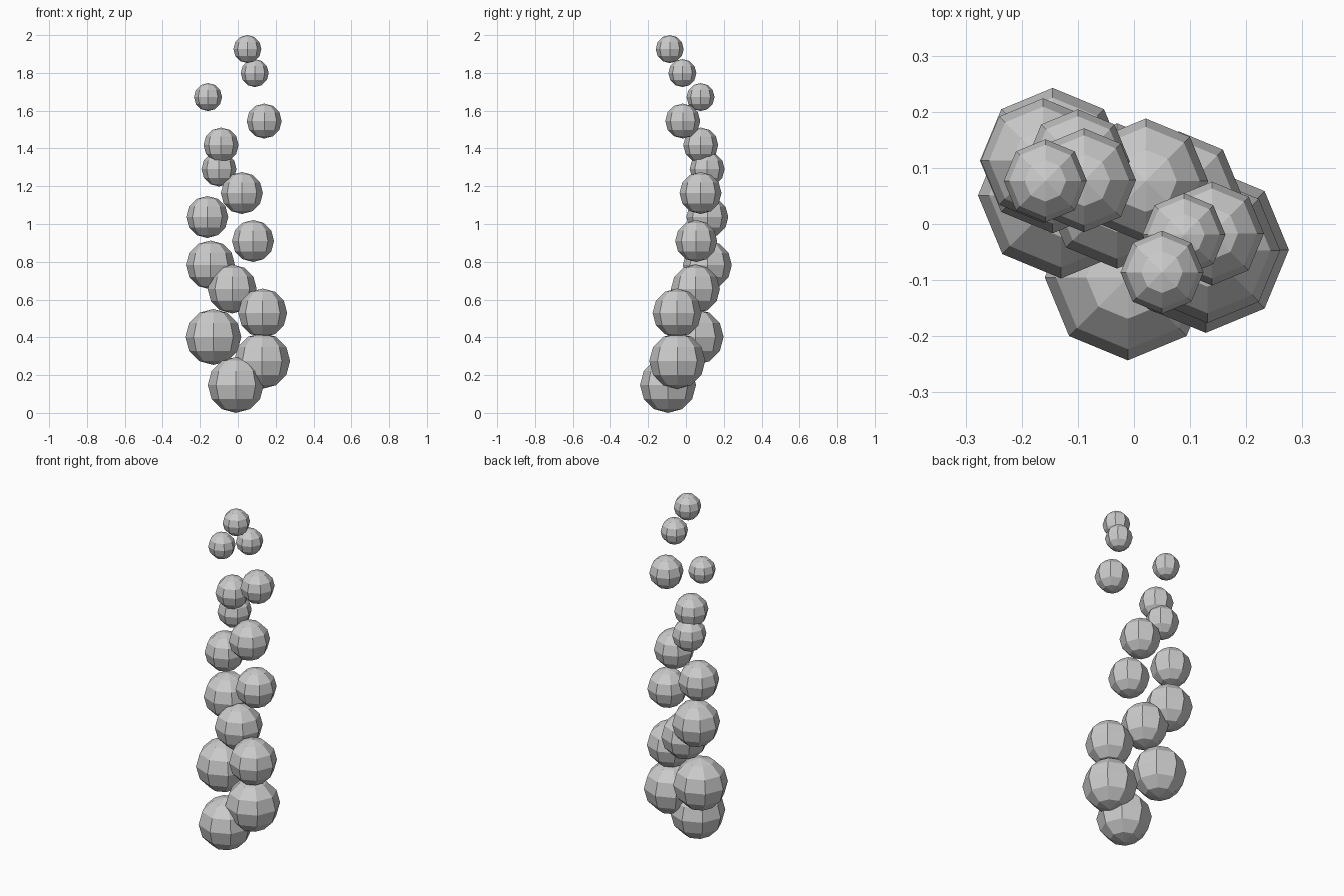
import bpy

cube = bpy.data.objects.get("Cube")
if cube:
    bpy.data.objects.remove(cube, do_unlink=True)

# Single grey material
GREY = (0.6, 0.6, 0.6, 1)
grey = bpy.data.materials.new("plain grey")
grey.use_nodes = True
grey.diffuse_color = GREY
grey.node_tree.nodes["Principled BSDF"].inputs["Base Color"].default_value = GREY

# Plan positions of the puffs, from lowest to highest
CENTRES = [
    (-.011, -.095), (.128, -.046), (-.13, .051),
    (.131, -.047), (-.03, .05), (-.145, .113),
    (.08, .054), (-.162, .113), (.021, .077),
    (-.1, .112), (-.089, .078), (.139, -.017),
    (-.158, .077), (.089, -.019), (.05, -.086),
]
UNIT = 0.0185            # radius step: each group of three is one step smaller
BOTTOM = 8 * UNIT
TOP = 2 - 4 * UNIT
STEP = (TOP - BOTTOM) / (len(CENTRES) - 1)

# Faceted puffs rising in a loose column
for i, (x, y) in enumerate(CENTRES):
    bpy.ops.mesh.primitive_uv_sphere_add(
        segments=8, ring_count=6, radius=UNIT * (8 - i // 3),
        location=(x, y, BOTTOM + i * STEP))
    puff = bpy.context.object
    puff.name = f"smoke_puff_{i + 1}"
    puff.data.materials.append(grey)
    bpy.ops.object.shade_flat()
